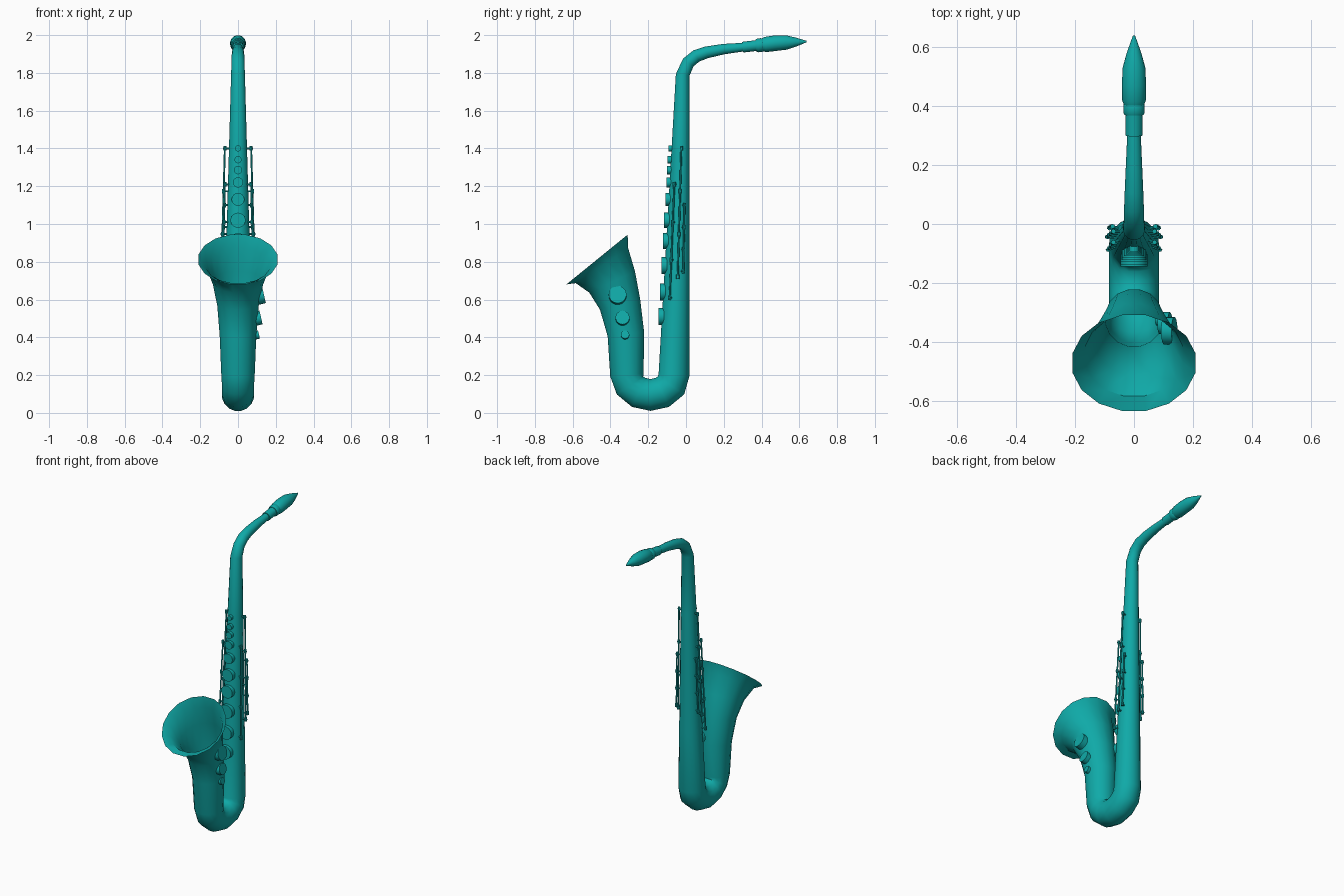
import bpy, bmesh, math
from mathutils import Vector

cube = bpy.data.objects.get("Cube")
if cube:
    bpy.data.objects.remove(cube, do_unlink=True)

# One lacquer colour for the whole instrument
teal = bpy.data.materials.new("teal_lacquer")
teal.use_nodes = True
color = (0.005, 0.40, 0.39, 1)
teal.diffuse_color = color
teal.node_tree.nodes["Principled BSDF"].inputs["Base Color"].default_value = color


def finish(name, bm, angle=40):
    bmesh.ops.recalc_face_normals(bm, faces=bm.faces)
    mesh = bpy.data.meshes.new(name)
    bm.to_mesh(mesh)
    bm.free()
    ob = bpy.data.objects.new(name, mesh)
    bpy.context.collection.objects.link(ob)
    mesh.materials.append(teal)
    bpy.ops.object.select_all(action='DESELECT')
    ob.select_set(True)
    bpy.context.view_layer.objects.active = ob
    bpy.ops.object.shade_smooth_by_angle(angle=math.radians(angle))
    return ob


def sweep(name, sections, sides=16, cap=False):
    """Tube through (y, z, radius) sections, each square to the path."""
    bm = bmesh.new()
    rings = []
    for i, (y, z, r) in enumerate(sections):
        a = sections[max(i - 1, 0)]
        b = sections[min(i + 1, len(sections) - 1)]
        t = Vector((0, b[0] - a[0], b[1] - a[1])).normalized()
        n = Vector((0, -t.z, t.y))
        ring = []
        for k in range(sides):
            ang = math.tau * (k + 0.5) / sides
            offset = Vector((math.cos(ang), 0, 0)) + n * math.sin(ang)
            ring.append(bm.verts.new(Vector((0, y, z)) + offset * r))
        rings.append(ring)
    for p, q in zip(rings, rings[1:]):
        for k in range(sides):
            m = (k + 1) % sides
            bm.faces.new((p[k], p[m], q[m], q[k]))
    if cap:
        bm.faces.new(rings[0])
        bm.faces.new(rings[-1])
    return finish(name, bm)


def add_rod(bm, a, b, r, sides=8):
    """Closed cylinder between two points."""
    a, b = Vector(a), Vector(b)
    matrix = (b - a).to_track_quat('Z', 'Y').to_matrix().to_4x4()
    matrix.translation = (a + b) / 2
    bmesh.ops.create_cone(bm, cap_ends=True, segments=sides, radius1=r,
                          radius2=r, depth=(b - a).length, matrix=matrix)


# Straight body: its back edge is vertical and it widens downwards
def body_radius(z):
    return 0.037 + (1.8 - z) * 0.029


def body_centre(z):
    return 0.02 - body_radius(z)


# Neck, body, U bow and flared bell in one tube
neck = [(0.31, 1.937, 0.023), (0.20, 1.926, 0.028), (0.11, 1.909, 0.032),
        (0.055, 1.89, 0.034), (0.012, 1.855, 0.035)]
body = [(body_centre(z), z, body_radius(z)) for z in (1.79, 1.4, 1.0, 0.6, 0.2)]
bow = []
for i in range(1, 6):
    a = math.pi * i / 6
    bow.append((-0.188 + 0.125 * math.cos(a), 0.195 - 0.1 * math.sin(a), 0.086))
bell = [(-0.313, 0.2, 0.09), (-0.318, 0.415, 0.099), (-0.349, 0.574, 0.112),
        (-0.391, 0.693, 0.136), (-0.445, 0.78, 0.17), (-0.471, 0.812, 0.213)]
sweep("body_tube", neck + body + bow + bell)

# Neck end and mouthpiece
sweep("neck_cork", [(0.30, 1.936, 0.029), (0.375, 1.945, 0.029)], cap=True)
sweep("mouthpiece_ring", [(0.37, 1.944, 0.033), (0.38, 1.945, 0.037),
                          (0.40, 1.948, 0.037), (0.41, 1.949, 0.033)], cap=True)
sweep("mouthpiece", [(0.40, 1.948, 0.033), (0.42, 1.95, 0.041), (0.47, 1.957, 0.042),
                     (0.53, 1.961, 0.039), (0.58, 1.963, 0.025),
                     (0.638, 1.966, 0.004)], cap=True)

# Key pads down the front of the body
bm = bmesh.new()
pads = [(1.4, 0.016), (1.34, 0.019), (1.285, 0.022), (1.22, 0.027), (1.13, 0.034),
        (1.02, 0.04), (0.91, 0.042), (0.78, 0.046), (0.64, 0.045), (0.51, 0.045)]
for z, r in pads:
    front = body_centre(z) - body_radius(z)
    add_rod(bm, (0, front + 0.012, z), (0, front - 0.016, z), r, 20)
finish("front_key_pads", bm)

# Key pads on the left side of the bell
bm = bmesh.new()
for y, z, r, x in [(-0.362, 0.627, 0.047, 0.137), (-0.336, 0.505, 0.037, 0.122),
                   (-0.322, 0.415, 0.022, 0.111)]:
    add_rod(bm, (x - 0.035, y, z - 0.008), (x, y, z), r, 20)
finish("bell_key_pads", bm)

# Key rods on short posts with knobs, mirrored to both sides
bm = bmesh.new()
for degrees, top, bottom in [(3, 1.4, 0.72), (-22, 1.21, 0.61), (22, 1.1, 0.75)]:
    a = math.radians(degrees)

    def around(z, gap):
        r = body_radius(z) + gap
        return Vector((r * math.cos(a), body_centre(z) + r * math.sin(a), z))

    add_rod(bm, around(top, 0.021), around(bottom, 0.021), 0.005)
    for k in range(4):
        z = top + (bottom - top) * k / 3
        add_rod(bm, around(z, -0.006), around(z, 0.03), 0.005)
        knob = around(z, 0.021)
        add_rod(bm, knob - Vector((0, 0, 0.012)), knob + Vector((0, 0, 0.012)), 0.008)
rods = finish("key_rods", bm)
rods.modifiers.new("both_sides", 'MIRROR')
